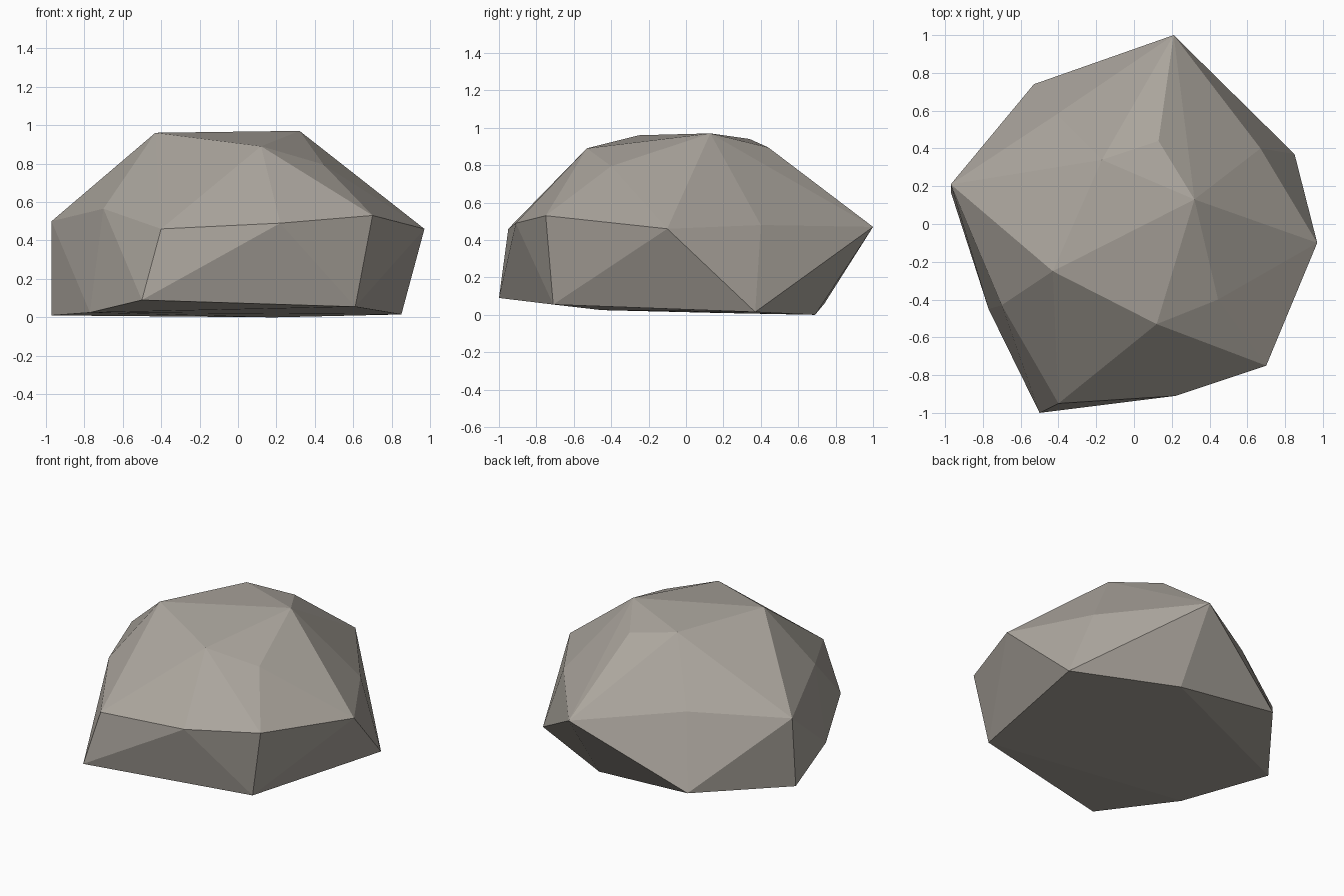
import bpy
import bmesh

cube = bpy.data.objects.get("Cube")
if cube:
    bpy.data.objects.remove(cube, do_unlink=True)

# Stone colour
stone = bpy.data.materials.new("warm_grey_stone")
stone.use_nodes = True
color = (0.41, 0.38, 0.34, 1.0)
stone.diffuse_color = color
bsdf = next(n for n in stone.node_tree.nodes if n.type == 'BSDF_PRINCIPLED')
bsdf.inputs["Base Color"].default_value = color
bsdf.inputs["Roughness"].default_value = 0.9

# Corner rings of the boulder, from the ground upwards
base_ring = [(-.50, -1, .09), (.61, -.71, .055), (.85, .37, .015), (.19, .69, 0),
             (-.53, .74, .06), (-.97, .17, .01), (-.77, -.45, .025)]
waist_ring = [(-.40, -.95, .46), (.22, -.91, .49), (.70, -.75, .53), (.97, -.10, .46),
              (.67, .40, .48), (.21, 1, .47), (-.41, .58, .54), (-.97, .21, .50),
              (-.70, -.43, .565)]
crown = [(.12, -.53, .89), (.445, -.40, .795), (.32, .13, .97), (.13, .44, .895),
         (-.17, .34, .94), (-.43, -.25, .96)]

# Chipped faces span the corners as one closed faceted shell
bm = bmesh.new()
for corner in base_ring + waist_ring + crown:
    bm.verts.new(corner)
hull = bmesh.ops.convex_hull(bm, input=bm.verts)
spare = [g for g in hull["geom_interior"] if isinstance(g, bmesh.types.BMVert)]
bmesh.ops.delete(bm, geom=spare, context='VERTS')
bmesh.ops.recalc_face_normals(bm, faces=bm.faces)

mesh = bpy.data.meshes.new("boulder")
bm.to_mesh(mesh)
bm.free()
mesh.materials.append(stone)
boulder = bpy.data.objects.new("boulder", mesh)
bpy.context.collection.objects.link(boulder)
